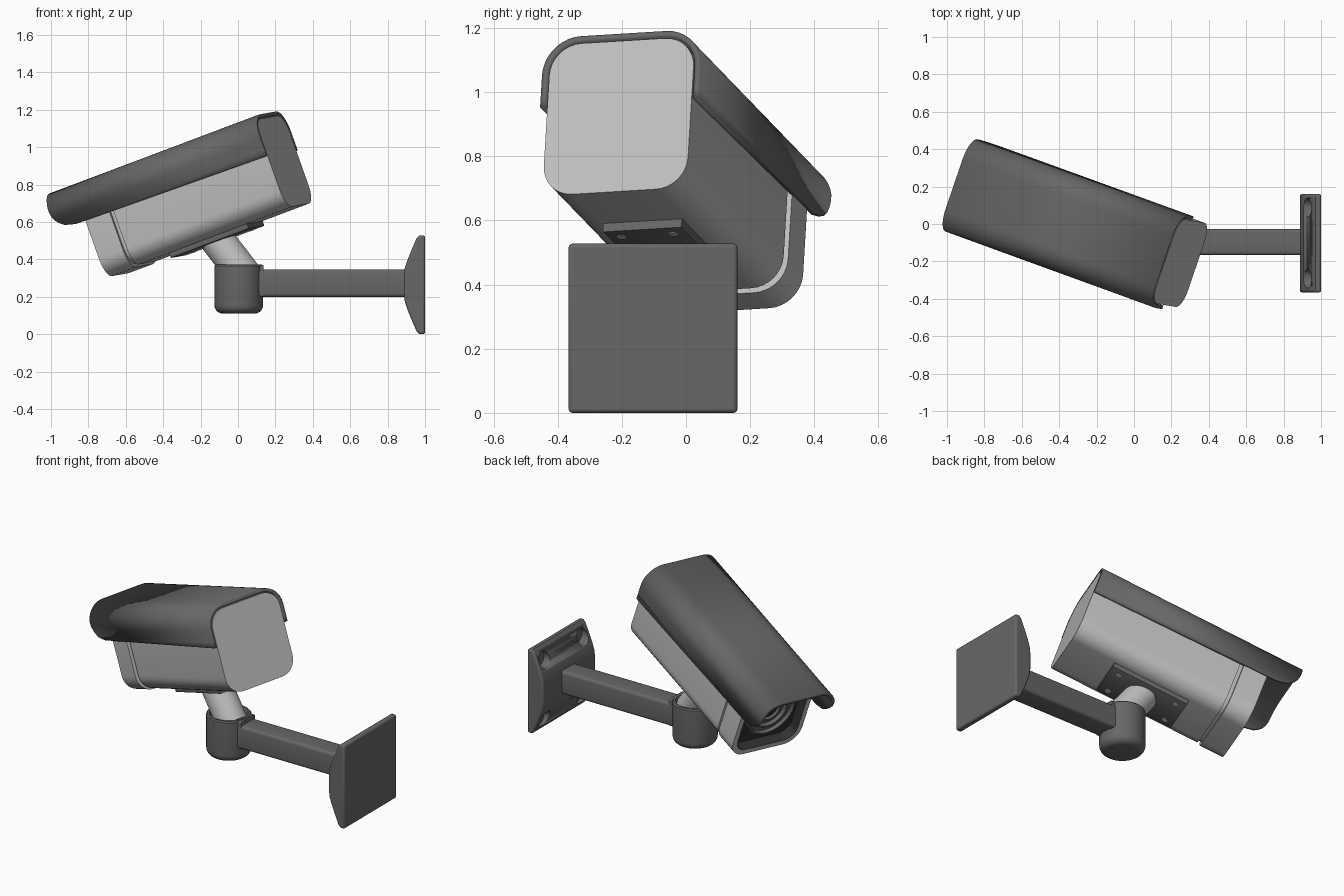
import bpy, bmesh, math
from mathutils import Matrix, Vector

if "Cube" in bpy.data.objects:
    bpy.data.objects.remove(bpy.data.objects["Cube"])


def material(name, v):
    m = bpy.data.materials.new(name)
    m.diffuse_color = (v, v, v, 1)
    m.use_nodes = True
    m.node_tree.nodes["Principled BSDF"].inputs["Base Color"].default_value = m.diffuse_color
    return m


LIGHT = material("light grey", 0.52)
DARK = material("dark grey", 0.135)
BLACK = material("near black", 0.03)


def finish(name, bm, mats, matrix=None, angle=35):
    bmesh.ops.recalc_face_normals(bm, faces=bm.faces[:])
    me = bpy.data.meshes.new(name)
    bm.to_mesh(me)
    bm.free()
    for m in mats:
        me.materials.append(m)
    ob = bpy.data.objects.new(name, me)
    bpy.context.collection.objects.link(ob)
    if matrix:
        ob.matrix_world = matrix
    bpy.ops.object.select_all(action='DESELECT')
    ob.select_set(True)
    bpy.context.view_layer.objects.active = ob
    bpy.ops.object.shade_smooth_by_angle(angle=math.radians(angle))
    return ob


def add_loft(bm, rings, second_from=None):
    """Skin a list of equal rings; strips from second_from on use slot 1."""
    loops = [[bm.verts.new(p) for p in r] for r in rings]
    n = len(loops[0])
    bm.faces.new(loops[0])
    for k in range(len(loops) - 1):
        for i in range(n):
            j = (i + 1) % n
            f = bm.faces.new((loops[k][i], loops[k][j], loops[k + 1][j], loops[k + 1][i]))
            if second_from is not None and k >= second_from:
                f.material_index = 1
    end = bm.faces.new(loops[-1])
    if second_from is not None:
        end.material_index = 1


def loft(name, rings, mats, matrix=None, second_from=None):
    bm = bmesh.new()
    add_loft(bm, rings, second_from)
    return finish(name, bm, mats, matrix)


def rrect(x, hw, hh, r, seg=8):
    """Rounded rectangle in the plane at x."""
    pts = []
    for q, (sy, sz) in enumerate(((1, 1), (-1, 1), (-1, -1), (1, -1))):
        for i in range(seg + 1):
            a = math.pi / 2 * (q + i / seg)
            pts.append((x, sy * (hw - r) + r * math.cos(a), sz * (hh - r) + r * math.sin(a)))
    return pts


def circle(x, r, cy=0, cz=0, n=40):
    return [(x, cy + r * math.cos(2 * math.pi * i / n), cz + r * math.sin(2 * math.pi * i / n))
            for i in range(n)]


def along(p, q):
    """Matrix taking local x to the direction p -> q."""
    p, q = Vector(p), Vector(q)
    return Matrix.Translation(p) @ (q - p).to_track_quat('X', 'Z').to_matrix().to_4x4()


# Camera frame: local -x points out of the lens, y sideways, z up
yaw, pitch, roll = math.radians(20), math.radians(19.5), math.radians(3.5)
fwd = Vector((-math.cos(pitch) * math.cos(yaw), math.cos(pitch) * math.sin(yaw), -math.sin(pitch)))
s0 = Vector((math.sin(yaw), math.cos(yaw), 0))
u0 = (-fwd).cross(s0)
side = s0 * math.cos(roll) + u0 * math.sin(roll)
up = u0 * math.cos(roll) - s0 * math.sin(roll)
CAM = Matrix.Translation((0.25, -0.21, 0.925)) @ Matrix((-fwd, side, up)).transposed().to_4x4()

# Camera housing with seam groove, front bezel and dark recess
sections = [(0, 0, .1), (.925, 0, .1), (.925, -.012, .09), (.945, -.012, .09), (.945, .008, .105),
            (1.09, .008, .105), (1.09, -.024, .08), (1.03, -.03, .075)]
loft("camera_housing", [rrect(-t, .238 + d, .25 + d, r) for t, d, r in sections],
     [LIGHT, BLACK], CAM, second_from=6)

# Lens with stepped rings
lens = [(1.02, .165), (1.065, .165), (1.07, .15), (1.05, .145), (1.05, .122), (1.06, .118),
        (1.06, .105), (1.04, .1), (1.04, .08), (1.05, .076), (1.05, .066), (1.035, .06)]
loft("lens_rings", [circle(-t, r) for t, r in lens], [DARK], CAM)
loft("lens_glass", [circle(-t, r) for t, r in ((1.03, .058), (1.04, .055), (1.047, .03))], [BLACK], CAM)

# Sun hood: bent sheet over the top with rounded lower front corners
HW, HT, HR, LEN, CUT = .252, .264, .112, 1.265, .12
half = [(HW, b) for b in (.045, .08, .1, .12, .14)]
half += [(HW - HR + HR * math.cos(a), HT - HR + HR * math.sin(a))
         for a in (math.pi / 2 * i / 9 for i in range(10))]
profile = half + [(-a, b) for a, b in reversed(half)]
bm = bmesh.new()
rows = []
for a, b in profile:
    bf = max(b, .065)
    drop = max(0, .065 + CUT - bf)
    t = LEN - CUT + math.sqrt(max(0, CUT ** 2 - drop ** 2))
    rows.append((bm.verts.new((0, a, b)), bm.verts.new((-t, a, bf))))
for (p, q), (r, s) in zip(rows, rows[1:]):
    bm.faces.new((p, q, s, r))
hood = finish("sun_hood", bm, [DARK], CAM)
sol = hood.modifiers.new("thickness", 'SOLIDIFY')
sol.thickness, sol.offset = .02, 0

# Mounting plate under the housing, with four screws
loft("mounting_plate", [rrect(-t, .13, .016, .004, 2) for t in (.275, .745)], [DARK],
     CAM @ Matrix.Translation((0, 0, -.262)))
bm = bmesh.new()
for t in (.33, .69):
    for a in (-.085, .085):
        add_loft(bm, [[(-t + y, a + z, -.27 - x) for x, y, z in circle(x0, .016, n=16)]
                      for x0 in (0, .011)])
finish("plate_screws", bm, [LIGHT], CAM)

# Tilted stub joining plate and socket
stub_top = CAM @ Vector((-.51, 0, -.262))
stub_base = Vector((.035, -.105, .315))
loft("swivel_stub", [circle(x, .092) for x in (0, (stub_top - stub_base).length)], [LIGHT],
     along(stub_base, stub_top))

# Socket cup with rounded bottom and open top
cup = [(.11, .085)]
cup += [(.155 - .045 * math.cos(a), .085 + .045 * math.sin(a)) for a in
        (math.pi / 2 * i / 6 for i in range(1, 7))]
cup += [(.365, .13), (.372, .123), (.372, .112), (.365, .108), (.31, .108)]
loft("socket_cup", [[(y, z, x) for x, y, z in circle(h, r)] for h, r in cup], [DARK],
     Matrix.Translation((.004, -.097, 0)))
loft("socket_lug", [rrect(x, .07, .085, .01, 3) for x in (.118, .137)], [DARK],
     Matrix.Translation((0, -.097, .285)))

# Arm
loft("bracket_arm", [rrect(x, .07, .073, .018, 4) for x in (.1, .91)], [DARK],
     Matrix.Translation((0, -.097, .272)))

# Wall plate: domed profile extruded sideways, with four bored screw holes
CY, CZ = -.103, .264
edge = [(1, .264), (.97, .264), (.955, .25), (.925, .18), (.905, .13), (.892, .09), (.887, .05)]
outline = edge + [(x, -z) for x, z in reversed(edge)]
plate = loft("wall_plate", [[(x, CY + y, CZ + z) for x, z in outline] for y in (-.263, .263)], [DARK])
bev = plate.modifiers.new("soft_edges", 'BEVEL')
bev.width, bev.segments, bev.limit_method, bev.angle_limit = .012, 3, 'ANGLE', math.radians(60)
bm = bmesh.new()
for sy in (-1, 1):
    for sz in (-1, 1):
        add_loft(bm, [circle(x, .05, CY + sy * .19, CZ + sz * .185, 28) for x in (.86, .968)])
cutter = finish("hole_cutter", bm, [DARK])
cutter.hide_render = True
cutter.hide_set(True)
cut = plate.modifiers.new("screw_holes", 'BOOLEAN')
cut.operation, cut.object, cut.solver = 'DIFFERENCE', cutter, 'EXACT'
